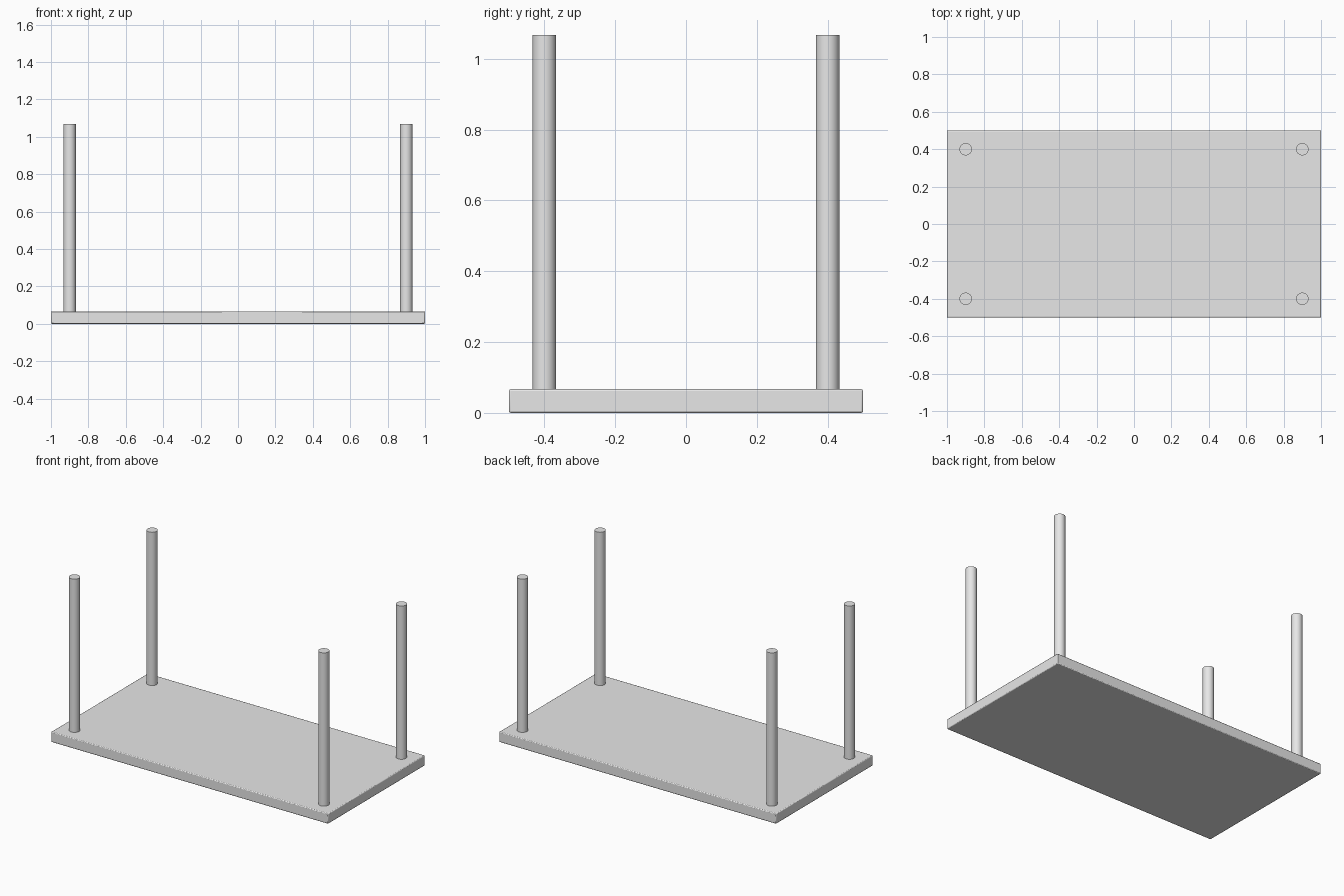
import bpy
import math

# Remove the default cube
cube = bpy.data.objects.get("Cube")
if cube:
    bpy.data.objects.remove(cube, do_unlink=True)

THICK = 0.067
LEG_RADIUS = 0.033
LEG_HEIGHT = 1.0

# Single grey material
GREY = (0.8, 0.8, 0.8, 1)
grey = bpy.data.materials.new("plain_grey")
grey.use_nodes = True
grey.diffuse_color = GREY
grey.node_tree.nodes["Principled BSDF"].inputs["Base Color"].default_value = GREY


def finish(obj, name):
    obj.name = name
    obj.data.materials.append(grey)
    bpy.ops.object.shade_smooth_by_angle(angle=math.radians(30))


# Table top lying flat on the ground, with slightly softened edges
bpy.ops.mesh.primitive_cube_add(size=1, location=(0, 0, THICK / 2))
top = bpy.context.object
top.scale = (2, 1, THICK)
bpy.ops.object.transform_apply(location=False, rotation=False, scale=True)
finish(top, "table_top")
bevel = top.modifiers.new("soft_edges", "BEVEL")
bevel.width = 0.005
bevel.segments = 2

# Four round legs standing near the corners
for side, x in (("left", 0.9), ("right", -0.9)):
    for end, y in (("front", -0.4), ("back", 0.4)):
        bpy.ops.mesh.primitive_cylinder_add(
            vertices=32, radius=LEG_RADIUS, depth=LEG_HEIGHT,
            location=(x, y, THICK + LEG_HEIGHT / 2))
        finish(bpy.context.object, f"{end}_{side}_leg")
